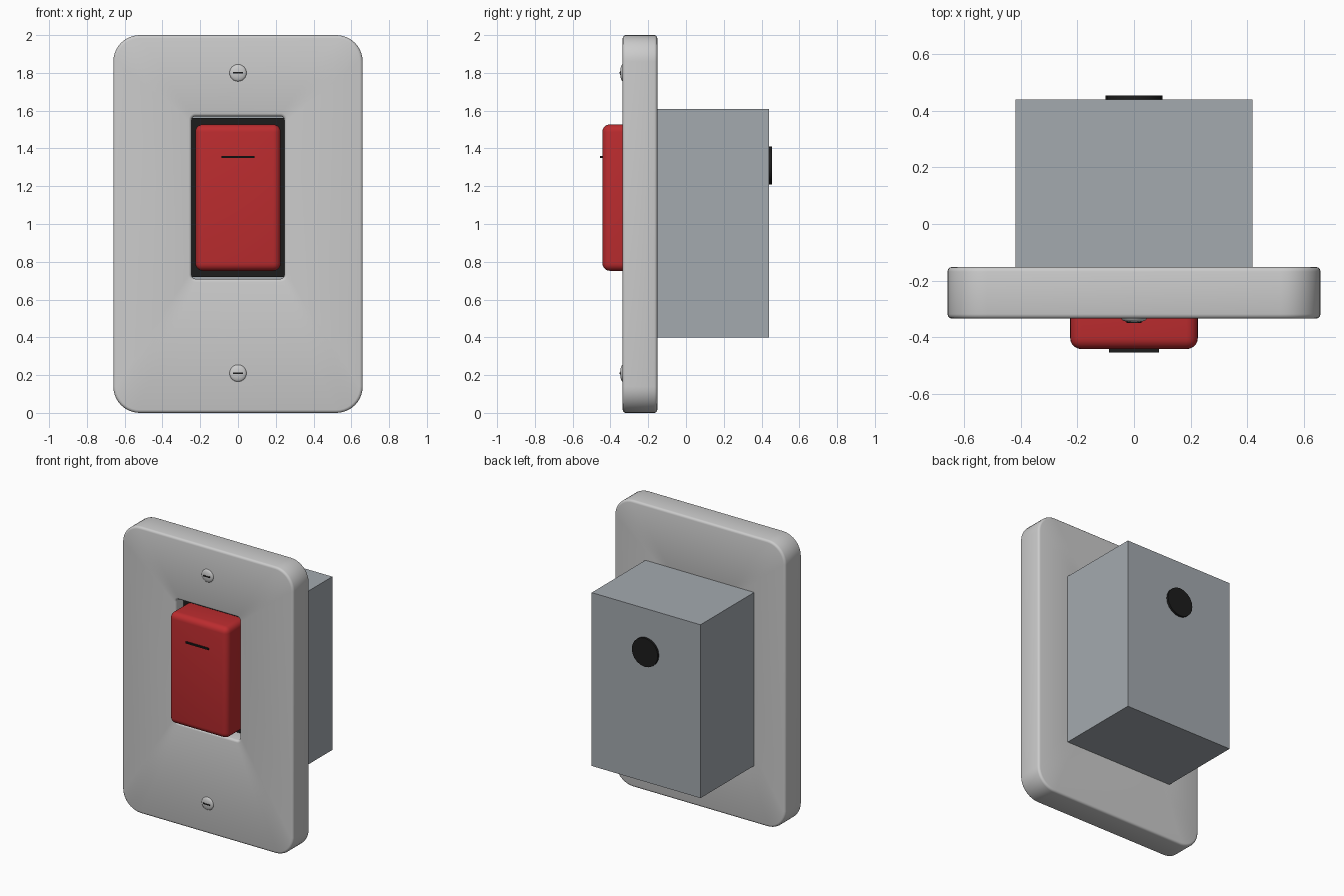
import bpy, bmesh, math
from mathutils import Matrix

if "Cube" in bpy.data.objects:
    bpy.data.objects.remove(bpy.data.objects["Cube"])


def material(name, rgb):
    m = bpy.data.materials.new(name)
    m.diffuse_color = (*rgb, 1)
    m.use_nodes = True
    m.node_tree.nodes["Principled BSDF"].inputs["Base Color"].default_value = m.diffuse_color
    return m


RED = material("red plastic", (0.5, 0.025, 0.028))
BLACK = material("black plastic", (0.012, 0.012, 0.012))
STEEL = material("box steel", (0.37, 0.40, 0.43))


def finish(bm, name, mat=None, smooth=False):
    bmesh.ops.recalc_face_normals(bm, faces=bm.faces[:])
    me = bpy.data.meshes.new(name)
    bm.to_mesh(me)
    bm.free()
    ob = bpy.data.objects.new(name, me)
    bpy.context.collection.objects.link(ob)
    if mat:
        me.materials.append(mat)
    if smooth:
        bpy.ops.object.select_all(action='DESELECT')
        ob.select_set(True)
        bpy.context.view_layer.objects.active = ob
        bpy.ops.object.shade_smooth_by_angle(angle=math.radians(32))
    return ob


def box(name, x, y, z, mat=None, bevel=0):
    """Box from (min, max) ranges, optionally rounded."""
    bm = bmesh.new()
    bmesh.ops.create_cube(bm, size=1)
    for v in bm.verts:
        for i, (lo, hi) in enumerate((x, y, z)):
            v.co[i] = hi if v.co[i] > 0 else lo
    if bevel:
        bmesh.ops.bevel(bm, geom=bm.edges[:], offset=bevel, segments=5,
                        profile=0.5, affect='EDGES')
    return finish(bm, name, mat, bevel > 0)


def rounded_ring(bm, hw, hh, r, y, zc, n=10):
    """Ring of vertices on a rounded rectangle in the xz plane."""
    ring = []
    for q, (sx, sz) in enumerate(((1, 1), (-1, 1), (-1, -1), (1, -1))):
        for k in range(n + 1):
            a = math.radians(90) * (q + k / n)
            ring.append(bm.verts.new((sx * (hw - r) + r * math.cos(a), y,
                                      zc + sz * (hh - r) + r * math.sin(a))))
    return ring


# Wall plate: rings run round the outer rim, then back through the opening
FRONT, BACK, B, SEG = -0.335, -0.152, 0.016, 3
bm = bmesh.new()
rings = []


def rim(hw, hh, r, zc, grow, ends):
    for end in ends:
        s = 1 if end == BACK else -1
        for k in range(SEG + 1):
            t = math.radians(90) * k / SEG
            if end == ends[0]:
                t = math.radians(90) - t
            off = grow * B * (1 - math.cos(t))
            y = end - s * B * (1 - math.sin(t))
            rings.append(rounded_ring(bm, hw + off, hh + off, r + off, y, zc))


rim(0.66, 1.0, 0.14, 1.0, -1, (BACK, FRONT))
rim(0.245, 0.43, 0.02, 1.14, 1, (FRONT, BACK))
for a, b in zip(rings, rings[1:] + rings[:1]):
    for i in range(len(a)):
        j = (i + 1) % len(a)
        bm.faces.new((a[i], a[j], b[j], b[i]))
finish(bm, "wall_plate", smooth=True)

# Housing behind the plate
box("back_box", (-0.42, 0.42), (-0.155, 0.44), (0.40, 1.61), STEEL)

# Cable knockout on the back
bm = bmesh.new()
bmesh.ops.create_cone(bm, cap_ends=True, segments=20, radius1=0.1, radius2=0.1, depth=0.03,
                      matrix=Matrix.Translation((0, 0.44, 1.31)) @ Matrix.Rotation(math.pi / 2, 4, 'X'))
finish(bm, "cable_knockout", BLACK, True)

# Switch: recessed black bezel, red rocker, indicator line
box("switch_bezel", (-0.25, 0.25), (-0.25, -0.15), (0.72, 1.56), BLACK)
box("rocker", (-0.226, 0.226), (-0.443, -0.20), (0.752, 1.527), RED, 0.04)
box("rocker_mark", (-0.088, 0.088), (-0.455, -0.435), (1.35, 1.36), BLACK)

# Shallow domed screws with slots
for label, z in (("lower", 0.21), ("upper", 1.80)):
    bm = bmesh.new()
    bmesh.ops.create_uvsphere(
        bm, u_segments=24, v_segments=12, radius=0.045,
        matrix=Matrix.Translation((0, FRONT, z)) @ Matrix.Diagonal((1, 0.3, 1, 1))
        @ Matrix.Rotation(math.pi / 2, 4, 'X'))
    finish(bm, label + "_screw", smooth=True)
    box(label + "_screw_slot", (-0.026, 0.026), (-0.351, -0.335),
        (z - 0.004, z + 0.004), BLACK)
